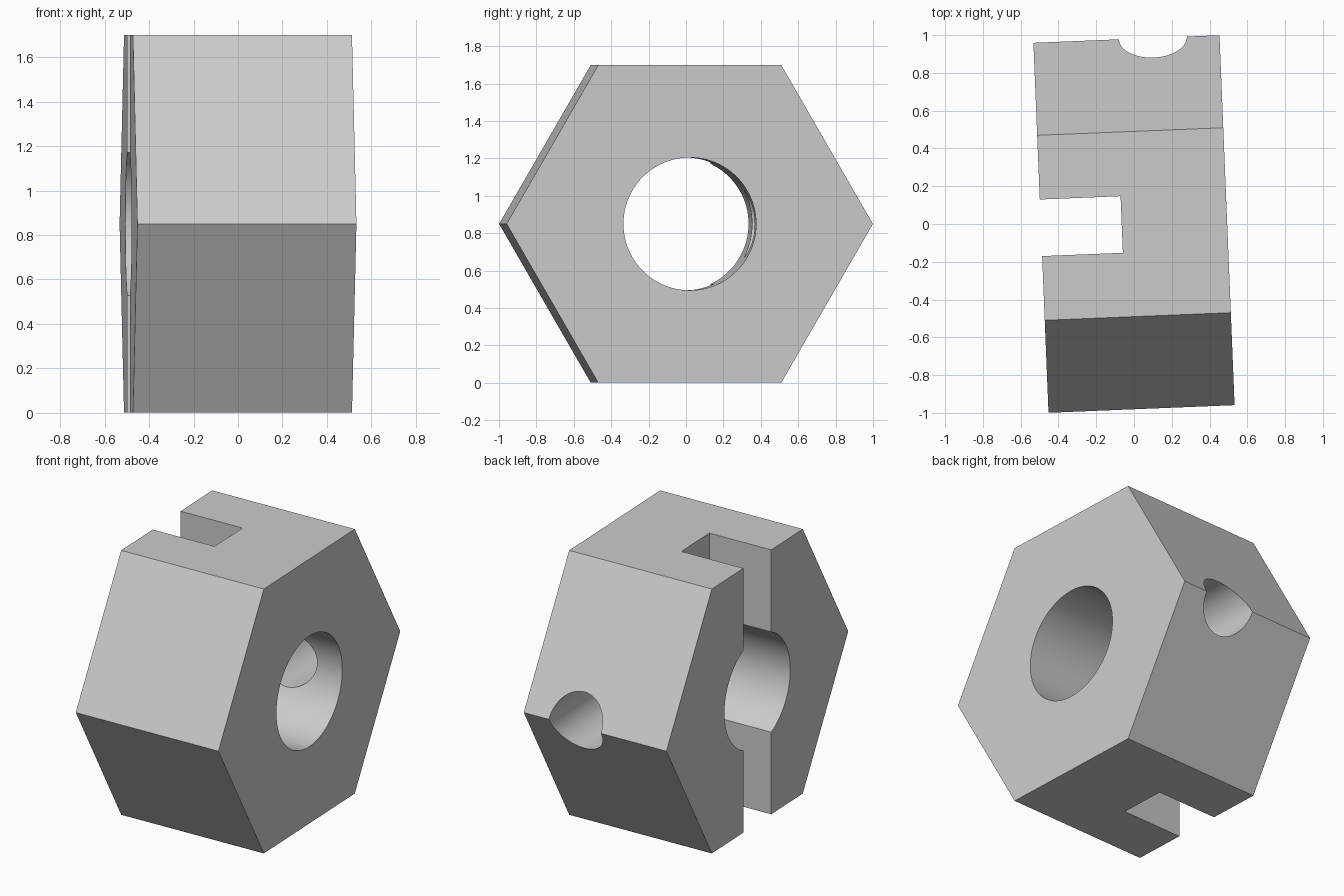
import bpy
from math import radians, pi

if "Cube" in bpy.data.objects:
    bpy.data.objects.remove(bpy.data.objects["Cube"], do_unlink=True)

THICK = 0.986      # along the bore
RADIUS = 0.98      # centre to corner
MID = 0.85         # bore height
TURN = radians(2.34)

steel = bpy.data.materials.new("light_grey_metal")
steel.use_nodes = True
grey = (0.6, 0.6, 0.6, 1)
steel.diffuse_color = grey
steel.node_tree.nodes["Principled BSDF"].inputs["Base Color"].default_value = grey


def cylinder(name, sides, radius, depth, location, rotation):
    bpy.ops.mesh.primitive_cylinder_add(vertices=sides, radius=radius, depth=depth,
                                        location=location, rotation=rotation)
    obj = bpy.context.object
    obj.name = name
    obj.data.materials.append(steel)
    bpy.ops.object.transform_apply(location=False, rotation=True, scale=True)
    return obj


def cut(target, cutter):
    mod = target.modifiers.new(cutter.name, 'BOOLEAN')
    mod.operation = 'DIFFERENCE'
    mod.solver = 'EXACT'
    mod.object = cutter
    bpy.context.view_layer.objects.active = target
    bpy.ops.object.modifier_apply(modifier=mod.name)
    bpy.data.objects.remove(cutter, do_unlink=True)


# Hexagonal body, corners pointing front and back
nut = cylinder("hex_nut", 6, RADIUS, THICK, (0, 0, MID), (0, pi / 2, 0))

# Central bore along the axis
cut(nut, cylinder("bore_cutter", 96, 0.355, 2, (0, 0, MID), (0, pi / 2, 0)))

# Radial hole through the back corner into the bore
cut(nut, cylinder("radial_hole_cutter", 64, 0.18, 1.2, (0.14, 0.6, MID), (pi / 2, 0, 0)))

# Vertical slot across the left-hand face
bpy.ops.mesh.primitive_cube_add(size=1, location=(-0.565, 0, MID))
slot = bpy.context.object
slot.name = "slot_cutter"
slot.scale = (1, 0.3, 3)
slot.data.materials.append(steel)
bpy.ops.object.transform_apply(location=False, rotation=False, scale=True)
cut(nut, slot)

# Smooth round walls, sharp edges, slight turn about the vertical
bpy.ops.object.select_all(action='DESELECT')
nut.select_set(True)
bpy.context.view_layer.objects.active = nut
bpy.ops.object.shade_smooth_by_angle(angle=radians(30))
nut.rotation_euler = (0, 0, TURN)
